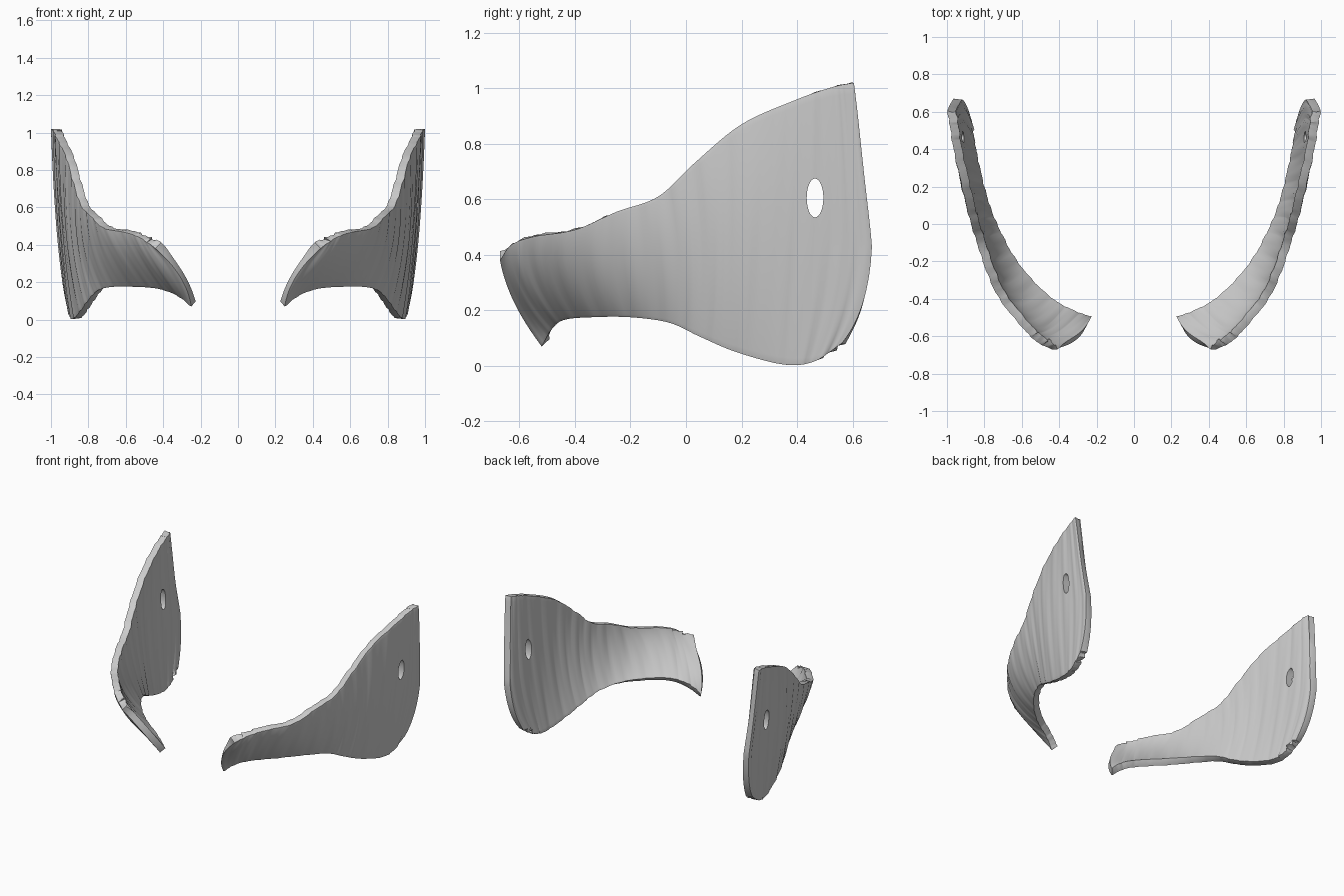
import bpy, bmesh, math
from mathutils import Vector

cube = bpy.data.objects.get("Cube")
if cube:
    bpy.data.objects.remove(cube, do_unlink=True)

grey = bpy.data.materials.new("light grey")
grey.use_nodes = True
COLOUR = (0.6, 0.6, 0.6, 1)
grey.diffuse_color = COLOUR
grey.node_tree.nodes["Principled BSDF"].inputs["Base Color"].default_value = COLOUR

# Ribs from the front tip to the back edge: bottom, middle, top of the outer skin
RIBS = [
    ((.25, -.52, .07), (.31, -.62, .23), (.44, -.67, .38)),
    ((.33, -.485, .13), (.44, -.6, .29), (.52, -.63, .435)),
    ((.43, -.44, .165), (.53, -.53, .32), (.6, -.55, .465)),
    ((.55, -.34, .175), (.65, -.41, .34), (.72, -.4, .49)),
    ((.67, -.2, .175), (.75, -.24, .36), (.79, -.25, .555)),
    ((.75, -.06, .155), (.82, -.07, .38), (.84, -.1, .61)),
    ((.8, .05, .105), (.865, .06, .41), (.88, .03, .73)),
    ((.84, .18, .05), (.91, .2, .45), (.92, .2, .87)),
    ((.88, .35, .005), (.94, .38, .48), (.965, .4, .96)),
    ((.9, .46, .015), (.955, .55, .45), (.985, .53, 1.005)),
    ((.915, .56, .08), (.965, .67, .43), (1, .605, 1.02)),
]
RIBS = [[Vector(p) for p in rib] for rib in RIBS]
COLS, ROWS, THICK = 90, 36, .045


def along(k, u):
    """Smooth curve through the k-th point of every rib."""
    i = min(int(u), len(RIBS) - 2)
    t = u - i
    b, c = RIBS[i][k], RIBS[i + 1][k]
    a = RIBS[i - 1][k] if i else 2 * b - c
    d = RIBS[i + 2][k] if i + 2 < len(RIBS) else 2 * c - b
    return .5 * (2 * b + (c - a) * t + (2 * a - 5 * b + 4 * c - d) * t * t
                 + (3 * b - a - 3 * c + d) * t ** 3)


def skin(u, v):
    """Outer surface: a parabola up each rib, with faint upright folds."""
    b, m, t = (along(k, u) for k in range(3))
    p = b * (1 - v) * (1 - 2 * v) + m * 4 * v * (1 - v) + t * v * (2 * v - 1)
    back = max(0, u - 8) / 2
    if v > .5:
        p.y -= .018 * back * math.sin(math.pi * (2 * v - 1))
    p.x += .002 * math.sin(9 * u + 2 * v) + .0015 * math.sin(17 * u - 3 * v)
    return p


def apply_modifiers(obj):
    dg = bpy.context.evaluated_depsgraph_get()
    dg.update()
    obj.data = bpy.data.meshes.new_from_object(obj.evaluated_get(dg))
    obj.modifiers.clear()


def panel(name, side):
    # Curved sheet
    bm = bmesh.new()
    grid = []
    for i in range(COLS + 1):
        u = i / COLS * (len(RIBS) - 1)
        col = [skin(u, j / ROWS) for j in range(ROWS + 1)]
        grid.append([bm.verts.new((p.x * side, p.y, p.z)) for p in col])
    for i in range(COLS):
        for j in range(ROWS):
            quad = [grid[i][j], grid[i + 1][j], grid[i + 1][j + 1], grid[i][j + 1]]
            bm.faces.new(quad if side > 0 else quad[::-1])
    mesh = bpy.data.meshes.new(name)
    bm.to_mesh(mesh)
    bm.free()
    mesh.materials.append(grey)
    obj = bpy.data.objects.new(name, mesh)
    bpy.context.collection.objects.link(obj)

    # Wall thickness towards the inside, with softened rims
    solid = obj.modifiers.new("thickness", "SOLIDIFY")
    solid.thickness = THICK
    solid.offset = -1
    solid.use_even_offset = True
    rim = obj.modifiers.new("rim", "BEVEL")
    rim.width = .012
    rim.segments = 3
    rim.limit_method = "ANGLE"
    rim.angle_limit = math.radians(50)
    apply_modifiers(obj)

    # Oval hole near the back
    bpy.ops.mesh.primitive_cylinder_add(vertices=32, radius=1, depth=.5,
                                        location=(.92 * side, .465, .605),
                                        rotation=(0, math.pi / 2, 0))
    cutter = bpy.context.object
    cutter.name = "hole_cutter"
    cutter.scale = (.07, .03, 1)
    cutter.hide_render = True
    cut = obj.modifiers.new("hole", "BOOLEAN")
    cut.operation = "DIFFERENCE"
    cut.solver = "EXACT"
    cut.object = cutter
    apply_modifiers(obj)
    bpy.data.objects.remove(cutter, do_unlink=True)
    obj.data.materials.clear()
    obj.data.materials.append(grey)

    # Smooth shading with crisp edges
    bpy.ops.object.select_all(action="DESELECT")
    obj.select_set(True)
    bpy.context.view_layer.objects.active = obj
    bpy.ops.object.shade_smooth_by_angle(angle=math.radians(40))


panel("left_side_panel", 1)
panel("right_side_panel", -1)
